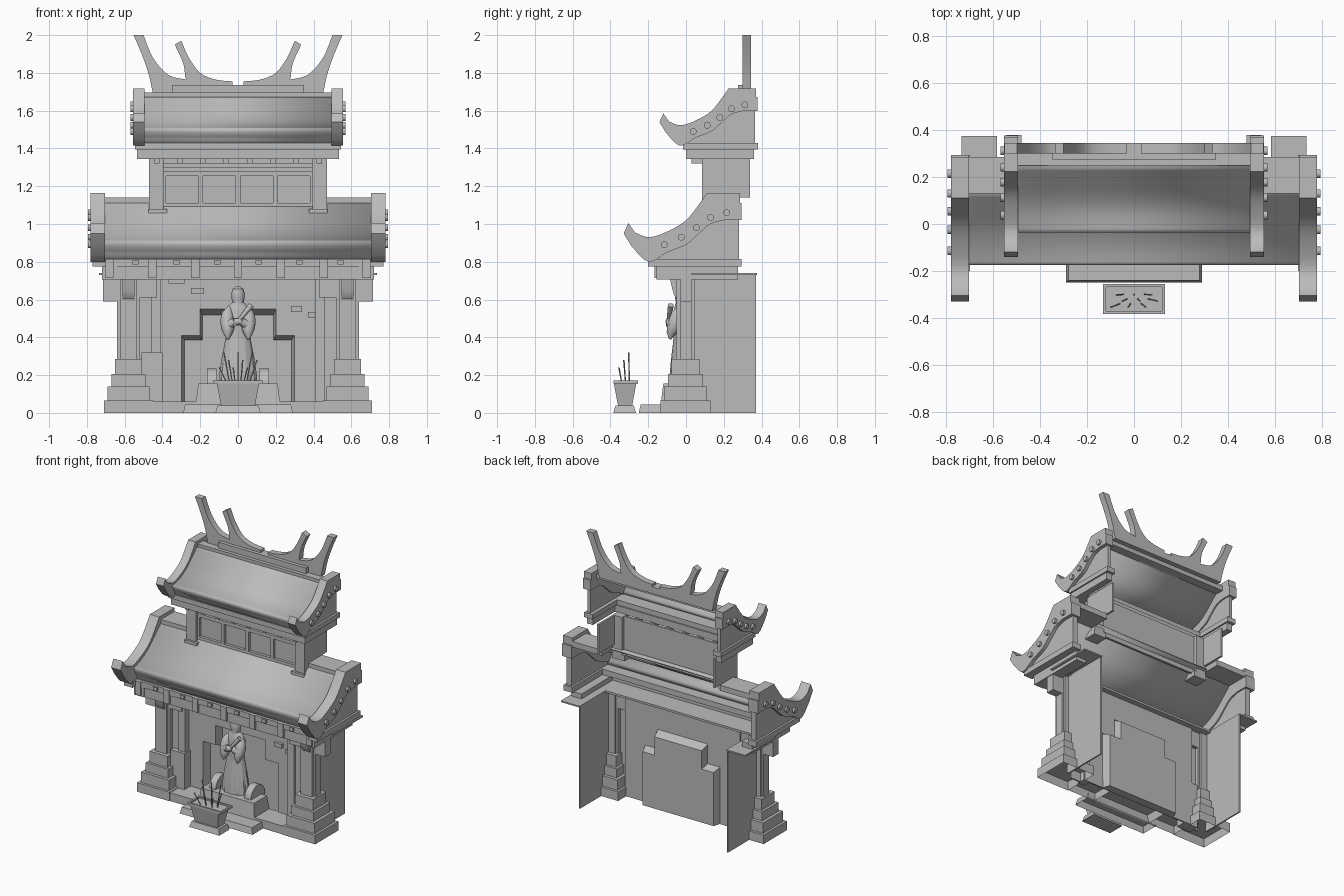
import bpy, bmesh, math
from mathutils import Vector

cube = bpy.data.objects.get("Cube")
if cube:
    bpy.data.objects.remove(cube, do_unlink=True)

stone = bpy.data.materials.new("grey_stone")
stone.use_nodes = True
stone.diffuse_color = (.5, .5, .5, 1)
stone.node_tree.nodes["Principled BSDF"].inputs["Base Color"].default_value = (.5, .5, .5, 1)


def finish(name, bm, angle=35):
    bmesh.ops.recalc_face_normals(bm, faces=bm.faces[:])
    mesh = bpy.data.meshes.new(name)
    bm.to_mesh(mesh)
    bm.free()
    mesh.materials.append(stone)
    obj = bpy.data.objects.new(name, mesh)
    bpy.context.collection.objects.link(obj)
    bpy.ops.object.select_all(action='DESELECT')
    obj.select_set(True)
    bpy.context.view_layer.objects.active = obj
    bpy.ops.object.shade_smooth_by_angle(angle=math.radians(angle))
    return obj


def loft(name, rings, cap_start=True):
    """Skin a list of closed rings of points."""
    bm = bmesh.new()
    loops = [[bm.verts.new(p) for p in ring] for ring in rings]
    count = len(loops[0])
    for a, b in zip(loops, loops[1:]):
        for i in range(count):
            j = (i + 1) % count
            bm.faces.new((a[i], a[j], b[j], b[i]))
    if cap_start:
        bm.faces.new(loops[0])
    bm.faces.new(loops[-1])
    return finish(name, bm)


def block(name, x, y, z, flare=0, hollow=False):
    """Box from three ranges; flare widens its top, hollow leaves it open below."""
    def ring(height, f):
        return [(x[0] - f, y[0] - f, height), (x[1] + f, y[0] - f, height),
                (x[1] + f, y[1] + f, height), (x[0] - f, y[1] + f, height)]
    return loft(name, [ring(z[0], 0), ring(z[1], flare)], not hollow)


def pair(name, x, y, z, hollow=False):
    block("left_" + name, x, y, z, hollow=hollow)
    block("right_" + name, (-x[1], -x[0]), y, z, hollow=hollow)


def prism(name, outline, axis, lo, hi, taper=0, open_start=False):
    def ring(t, k):
        if axis == 'x':
            return [(t, a * k, b * k) for a, b in outline]
        return [(a * k, t, b * k) for a, b in outline]
    return loft(name, [ring(lo, 1), ring(hi, 1 - taper)], not open_start)


def tube(name, path, radii, sides=16):
    """Round skin along a path with a radius at each point."""
    path = [Vector(p) for p in path]
    turn = (path[-1] - path[0]).to_track_quat('Z', 'Y')
    rings = []
    for centre, r in zip(path, radii):
        rings.append([centre + turn @ Vector((r * math.cos(math.tau * i / sides),
                      r * math.sin(math.tau * i / sides), 0)) for i in range(sides)])
    return loft(name, rings)


def smooth(points, steps=4):
    """Catmull-Rom curve through a few points."""
    pts = [Vector(p) for p in points]
    pts = [pts[0]] + pts + [pts[-1]]
    out = []
    for a, b, c, d in zip(pts, pts[1:], pts[2:], pts[3:]):
        for s in range(steps):
            t = s / steps
            out.append(tuple(b + (c - a) * t / 2 + (a * 2 - b * 5 + c * 4 - d) * t * t / 2
                             + (b * 3 - a - c * 3 + d) * t ** 3 / 2))
    return out + [tuple(pts[-1])]


# Roof tiers: gables with curled boards, discs and a swept roof sheet
SWEEP = smooth([(-.27, .955), (-.195, .93), (-.1, .96), (0, 1.02), (.08, 1.12), (.11, 1.165)])
CURL = [(-.33, .95), (-.305, 1.005)]
REAR = [(.285, 1.165), (.285, 1.11), (.295, 1.11), (.295, 1.02)]
UNDER = smooth([(.2, 1.02), (.13, 1), (.07, .95), (0, .89), (-.1, .85), (-.2, .8), (-.29, .885)])
SHEET = [(.125, 1.11), (.06, 1.05), (-.02, .98), (-.1, .935)]
EAVE = [(-.175, .91), (-.172, .885), (-.16, .86), (-.14, .84), (-.14, .815)]
DISCS = [(-.115, .89), (-.025, .93), (.055, .98), (.13, 1.035), (.215, 1.06)]


def roof_tier(label, fit, board, width, back, lip):
    outer = board + width
    band = [fit(p) for p in CURL + SWEEP + REAR + UNDER]
    panel = [fit((y, z + .02)) for y, z in UNDER if y > -.17]
    panel = [fit((.28, 1.04))] + panel + [fit((-.17, .81)), fit((.28, .81))]
    for side, s in (("left", 1), ("right", -1)):
        prism(f"{side}_{label}_barge_board", band, 'x', s * board, s * outer)
        prism(f"{side}_{label}_gable", panel, 'x', s * (board + .01), s * (outer - .025))
        for p in DISCS:
            y, z = fit(p)
            tube(f"{side}_{label}_disc", [(s * (outer - .01), y, z), (s * (outer + .015), y, z)],
                 (.018, .018))
    bm = bmesh.new()
    edge = [(y - lip, z) for y, z in EAVE]
    line = [fit(p) for p in [(back, 1.115)] + smooth(SHEET + edge[:1]) + edge[1:]]
    rows = [[bm.verts.new((s * (board + .01), y, z)) for s in (-1, 1)] for y, z in line]
    for a, b in zip(rows, rows[1:]):
        bm.faces.new((a[0], a[1], b[1], b[0]))
    roof = finish(label + "_roof", bm)
    shell = roof.modifiers.new("thickness", 'SOLIDIFY')
    shell.thickness = .01


def lower_fit(p):
    return p


def upper_fit(p):
    return (-.12 + .83 * (p[0] + .305), 1.585 + .83 * (p[1] - 1.005))


roof_tier("lower", lower_fit, .705, .075, .18, 0)
roof_tier("upper", upper_fit, .495, .06, .2, .03)


# Eave beams under each tier, open in the middle
def eave(label, half, inner, front, split, y, z):
    block(label + "_front_beam", (-inner, inner), (front, split), z)
    pair(label + "_side_beam", (inner, half), y, z)


eave("lower_eave", .77, .7, -.16, -.05, (-.2, .295), (.775, .815))
eave("lower_lintel", .72, .64, -.15, -.08, (-.155, .275), (.705, .775))
eave("upper_eave", .545, .48, -.015, .1, (-.015, .38), (1.395, 1.43))
eave("upper_lintel", .535, .49, 0, .11, (0, .36), (1.345, 1.395))
block("porch_ceiling", (-.72, .72), (-.08, .08), (.725, .74))
for i in range(-3, 4):
    block("eave_bracket", (i * .227 - .022, i * .227 + .022), (-.168, -.13), (.715, .815))
for i in range(6):
    x = (i - 2.5) * .217
    block("eave_peg", (x - .016, x + .016), (-.172, -.14), (.785, .81))
for i in range(8):
    x = (i - 3.5) * .123
    block("upper_peg", (x - .014, x + .014), (.03, .12), (1.32, 1.35))

# Upper storey
block("upper_wall", (-.4, .4), (.125, .14), (1.07, 1.35))
for z in (1.1, 1.265, 1.31):
    block("window_rail", (-.4, .4), (.105, .13), (z - .012, z + .012))
for i in range(-2, 3):
    block("window_post", (i * .197 - .012, i * .197 + .012), (.105, .13), (1.1, 1.265))
pair("upper_post", (.395, .47), (.085, .165), (1.05, 1.35))
pair("upper_post_foot", (.375, .475), (.07, .165), (1.04, 1.08))
pair("upper_side_wall", (.455, .47), (.165, .34), (1.14, 1.35))
pair("lower_ridge", (.47, .71), (.13, .285), (1.1, 1.14))

# Top ridge with horned crest
block("top_ridge", (-.53, .53), (.25, .31), (1.66, 1.695))
block("ridge_cap", (-.35, .35), (.275, .345), (1.69, 1.737))
outer_horn = smooth([(.45, 1.69), (.475, 1.8), (.51, 1.9), (.553, 2)])
outer_curve = smooth([(.5, 2), (.45, 1.88), (.37, 1.79), (.275, 1.765)])
inner_horn = smooth([(.28, 1.78), (.29, 1.85), (.335, 1.95)])
inner_curve = smooth([(.3, 1.97), (.26, 1.88), (.2, 1.8), (.12, 1.765), (.03, 1.755)])
crest = outer_horn + outer_curve + inner_horn + inner_curve + [(.03, 1.73), (.34, 1.73), (.34, 1.69)]
prism("left_crest", crest, 'y', .3, .345)
prism("right_crest", [(-x, z) for x, z in crest], 'y', .3, .345)

# Columns on stepped hollow bases, with brackets
for reach, low, high in ((.13, 0, .065), (.112, .065, .14), (.09, .14, .205), (.072, .205, .285)):
    pair("column_base", (.58 - reach, .58 + reach), (-reach - .005, reach), (low, high), hollow=True)
pair("column", (.535, .625), (-.05, .045), (.28, .72))
pair("column_fin", (.52, .64), (-.03, .03), (.28, .72))
pair("outer_bracket", (.63, .715), (-.03, .03), (.59, .72))
pair("inner_bracket", (.43, .54), (-.03, .03), (.61, .72))
nose = smooth([(-.04, .59), (-.065, .63), (-.085, .71)]) + [(-.04, .71)]
for side, s in (("left", 1), ("right", -1)):
    prism(side + "_front_bracket", nose, 'x', s * .548, s * .612)

# Side walls with outward caps, wing panels, and the back wall with its stepped niche
pair("side_wall", (.585, .595), (.03, .37), (0, .74))
pair("side_wall_cap", (.585, .735), (.03, .375), (.73, .74))
pair("wing_panel", (.45, .54), (-.005, .005), (0, .73))
steps = [(-.3, 0), (-.3, .41), (-.2, .41), (-.2, .55), (.2, .55), (.2, .41), (.3, .41), (.3, 0)]
prism("back_wall", [(-.46, 0), (-.46, .74), (.46, .74), (.46, 0)] + steps[::-1], 'y', .03, .04)
prism("niche", steps, 'y', .03, .09, taper=.06, open_start=True)
pair("wall_pilaster", (.41, .46), (-.02, .035), (0, .72))
block("low_pilaster", (-.51, -.4), (-.04, .035), (0, .32))
for x, z, half in ((-.325, .7, .042), (-.215, .645, .035), (.31, .55, .03), (.39, .52, .02)):
    block("loose_brick", (x - half, x + half), (.01, .035), (z - .015, z + .015))

# Floor, plinth and rounded arms
block("floor", (-.45, .45), (-.13, .04), (0, .06), hollow=True)
block("front_step", (-.29, .29), (-.25, -.12), (0, .045), -.01, hollow=True)
block("plinth", (-.23, .23), (-.14, .05), (0, .155), -.02, hollow=True)
for side, s in (("left", 1), ("right", -1)):
    tube(side + "_plinth_arm", [(s * .115, -.01, .155), (s * .165, -.01, .155)], (.08, .08), sides=24)

# Robed statue: fluted robe rising to the shoulders and head
rings = []
for r, z in ((.098, .155), (.094, .21), (.084, .29), (.07, .37), (.064, .42), (.072, .48), (.07, .53),
             (.055, .565), (.03, .585), (.034, .605), (.036, .63), (.029, .655), (.01, .67)):
    flute = .06 * max(0, (.42 - z) / .27)
    depth = .62 if z < .57 else .95
    ring = []
    for i in range(48):
        a = math.tau * i / 48
        k = r * (1 + flute * math.cos(a * 12))
        ring.append((k * math.cos(a), -.025 + depth * k * math.sin(a), z))
    rings.append(ring)
loft("statue_robe", rings)
for side, s in (("left", 1), ("right", -1)):
    tube(side + "_sleeve", [(s * .045, -.035, .56), (s * .055, -.045, .53), (s * .058, -.055, .49),
         (s * .055, -.065, .45), (s * .055, -.08, .42), (s * .055, -.085, .39)],
         (.012, .03, .036, .036, .024, .006))
    tube(side + "_forearm", [(s * .06, -.065, .46), (s * .015, -.09, .485)], (.032, .018))
tube("hands", [(-.02, -.09, .48), (.02, -.09, .485)], (.018, .018))
tube("whisk", [(-.02, -.1, .46), (.07, -.08, .57)], (.006, .016))

# Incense pot and sticks
block("pot_foot", (-.12, .12), (-.385, -.265), (0, .04), -.012)
block("pot_body", (-.09, .09), (-.36, -.285), (.04, .155), .022)
block("pot_rim", (-.133, .133), (-.385, -.255), (.155, .162))
for y in ((-.385, -.372), (-.268, -.255)):
    block("rim_side", (-.133, .133), y, (.16, .172))
pair("rim_end", (.12, .133), (-.385, -.255), (.16, .172))
for i in range(9):
    t = (i - 4) / 4
    back = (i * 2 % 3) * .02
    tube("incense_stick", [(t * .06, -.34 + back, .16), (t * .1, -.355 + back * 1.3, .24 + back * 2)],
         (.003, .004), sides=5)
